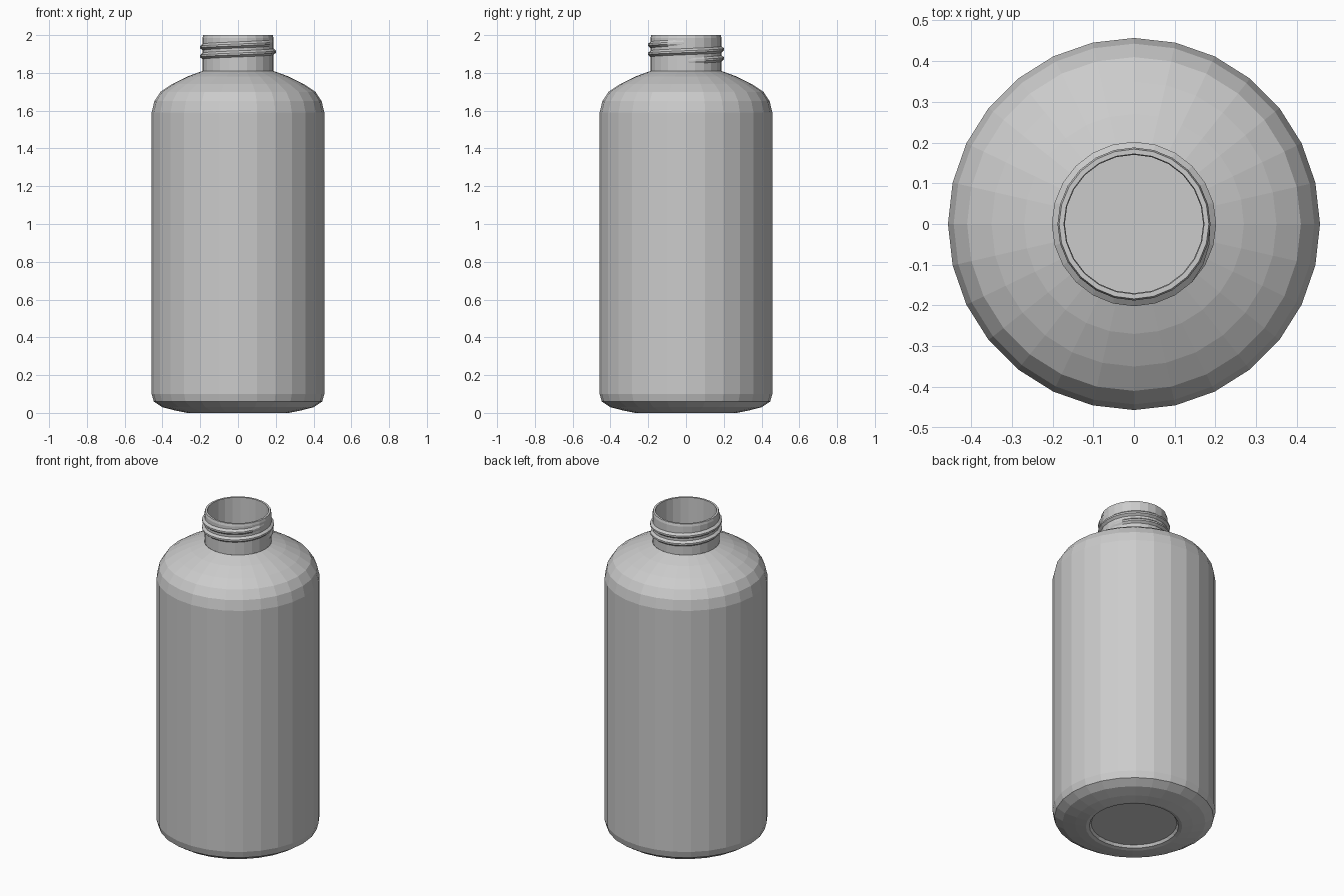
import bpy, bmesh
from math import cos, sin, pi

if "Cube" in bpy.data.objects:
    bpy.data.objects.remove(bpy.data.objects["Cube"])


def finish(name, bm):
    bmesh.ops.recalc_face_normals(bm, faces=bm.faces)
    mesh = bpy.data.meshes.new(name)
    bm.to_mesh(mesh)
    bm.free()
    obj = bpy.data.objects.new(name, mesh)
    bpy.context.collection.objects.link(obj)
    return obj


def lathe(name, profile, sides, cap_end=False):
    """Revolve (radius, height) points around z with flat facets."""
    bm = bmesh.new()
    rings = [[bm.verts.new((r * cos(2 * pi * i / sides), r * sin(2 * pi * i / sides), z))
              for i in range(sides)] for r, z in profile]
    for a, b in zip(rings, rings[1:]):
        for i in range(sides):
            j = (i + 1) % sides
            bm.faces.new((a[i], a[j], b[j], b[i]))
    if cap_end:
        bm.faces.new(rings[-1])
    return finish(name, bm)


# Body: shoulder, straight wall, rounded base and recessed floor
lathe("bottle_body", [
    (0.188, 1.81), (0.27, 1.78), (0.35, 1.74), (0.41, 1.70), (0.443, 1.65),
    (0.457, 1.59), (0.457, 0.10), (0.446, 0.06), (0.40, 0.03), (0.33, 0.012),
    (0.27, 0.0), (0.25, 0.005), (0.24, 0.02)], 28, cap_end=True)

# Neck: outer wall, rim and inner wall
lathe("bottle_neck", [
    (0.188, 1.81), (0.188, 1.985), (0.184, 2.0), (0.172, 2.0), (0.170, 1.81)], 24)

# Screw thread: triangular ridge winding around the neck, tapered at the ends
bm = bmesh.new()
steps, turns = 24, 2
total = steps * turns
previous = None
for k in range(total + 1):
    angle = 2 * pi * k / steps
    z = 1.865 + 0.095 * k / total
    ridge = 0.187 + 0.015 * min(1, k / 3, (total - k) / 3)
    row = [bm.verts.new((r * cos(angle), r * sin(angle), z + dz))
           for r, dz in ((0.186, -0.018), (ridge, -0.005), (ridge, 0.005), (0.186, 0.018))]
    if previous:
        for m in range(3):
            bm.faces.new((previous[m], row[m], row[m + 1], previous[m + 1]))
    previous = row
finish("neck_thread", bm)
